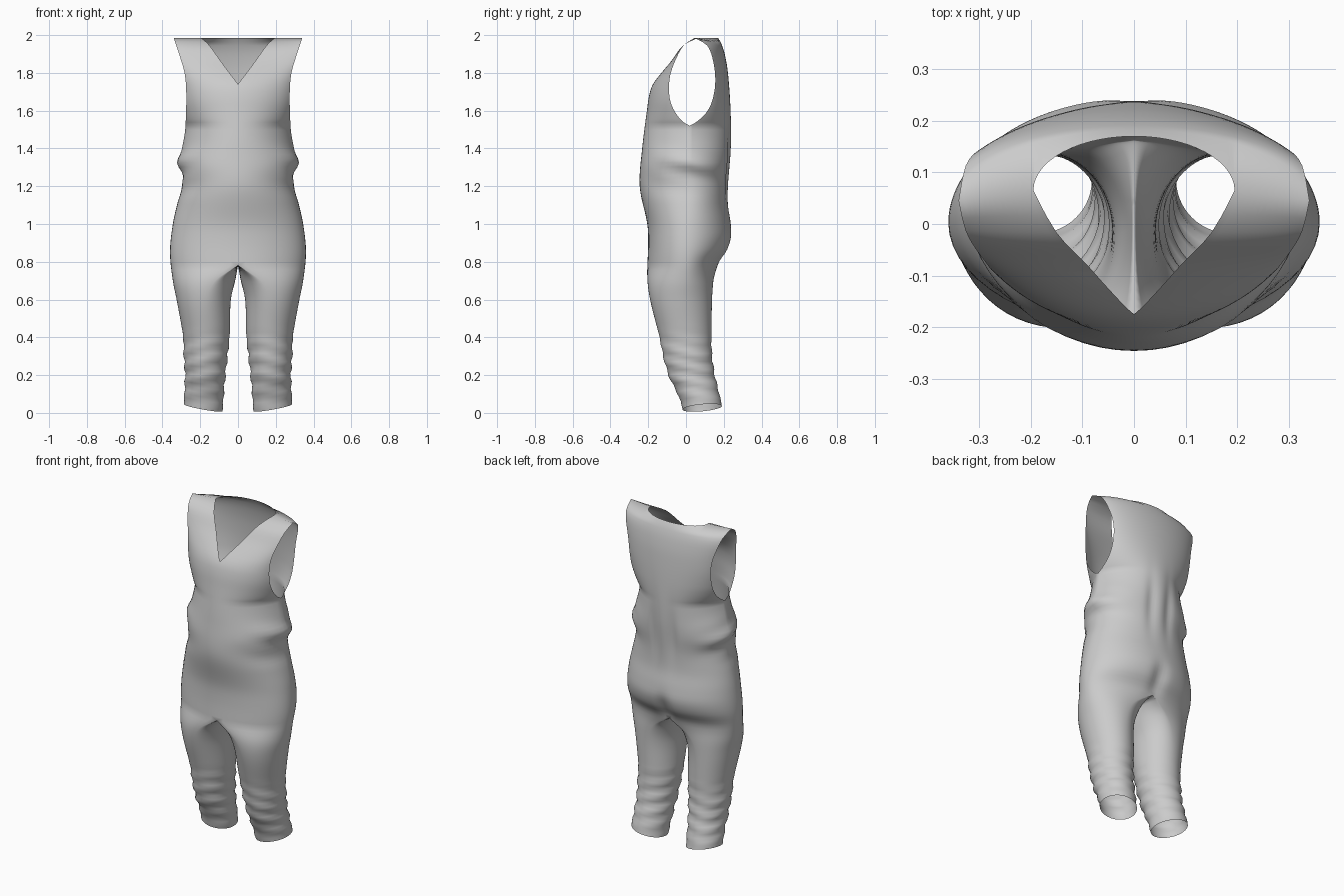
import bpy, bmesh, math

if "Cube" in bpy.data.objects:
    bpy.data.objects.remove(bpy.data.objects["Cube"])

N = 14  # columns per quarter panel


def curve(z, pts):
    """Smooth value at height z through (z, value) points, clamped at the ends."""
    if z <= pts[0][0]:
        return pts[0][1]
    if z >= pts[-1][0]:
        return pts[-1][1]
    i = max(k for k in range(len(pts) - 1) if pts[k][0] <= z)

    def slope(k):
        a, b = pts[max(k - 1, 0)], pts[min(k + 1, len(pts) - 1)]
        return (b[1] - a[1]) / (b[0] - a[0])
    (z0, v0), (z1, v1) = pts[i], pts[i + 1]
    h = z1 - z0
    t = (z - z0) / h
    return (v0 * (2*t**3 - 3*t*t + 1) + v1 * (3*t*t - 2*t**3)
            + h * slope(i) * (t**3 - 2*t*t + t) + h * slope(i + 1) * (t**3 - t*t))


# Outlines read by height: front and back depth, outer half width
FRONT = [(.02, -.015), (.1, -.04), (.2, -.09), (.3, -.12), (.4, -.14), (.6, -.19), (.72, -.205),
         (.9, -.2), (1.0, -.205), (1.2, -.245), (1.4, -.232), (1.6, -.207), (1.68, -.195), (1.74, -.175),
         (1.8, -.13), (1.86, -.08), (1.95, -.01), (1.985, .065)]
BACK = [(.02, .192), (.1, .175), (.2, .152), (.3, .138), (.4, .135), (.7, .145), (.8, .18), (.86, .222),
        (.93, .243), (1.0, .238), (1.1, .222), (1.2, .222), (1.4, .237), (1.6, .236), (1.8, .222),
        (1.9, .205), (1.96, .185), (1.985, .17)]
WIDTH = [(.02, .287), (.2, .28), (.3, .287), (.4, .29), (.6, .325), (.7, .345), (.85, .36), (1.0, .345),
         (1.12, .318), (1.22, .292), (1.33, .315), (1.44, .288), (1.52, .278), (1.7, .274), (1.8, .283),
         (1.9, .312), (1.985, .34)]
# Legs: middle line and inner edge; neck edge; armhole edges
LEG_MID = [(.02, .185), (.4, .17), (.6, .165), (.7, .12), (.78, 0)]
LEG_IN = [(.02, .083), (.2, .068), (.4, .045), (.6, .038), (.7, .015), (.78, 0)]
NECK = [(1.74, 0), (1.86, .09), (1.95, .155), (1.985, .195)]
SIDE = [(.02, .085), (.2, .035), (.4, 0), (.6, -.02), (.8, .0), (1.0, .01), (1.3, .02), (1.52, .02)]
ARM_FRONT = [(1.52, .02), (1.54, -.015), (1.58, -.05), (1.64, -.08), (1.71, -.09), (1.79, -.083),
             (1.88, -.05), (1.95, -.008), (1.985, .045)]
ARM_BACK = [(1.52, .02), (1.54, .055), (1.58, .1), (1.64, .135), (1.75, .155), (1.87, .142),
            (1.95, .108), (1.985, .045)]
SWEEP = [(1.3, 90), (1.6, 66), (1.985, 60)]


def arc(a, b, sweep, n):
    """Flattened elliptical arc from centre point a to outer point b."""
    s = math.radians(sweep)
    return [(a[0] + (b[0] - a[0]) * math.sin(s * i / n) / math.sin(s),
             a[1] + (b[1] - a[1]) * (1 - math.cos(s * i / n)) / (1 - math.cos(s))) for i in range(n + 1)]


def drape(x, y, z):
    """Tilted hems, seat crease, waist folds and calf wrinkles."""
    side = max(0, x - .17) / .15
    if z < .45:
        k = math.sin(math.pi * z / .45)
        y += .004 * k * math.sin(75 * z + 14 * x)
        x += .005 * k * math.sin(85 * z + 18 * y)
    if y > .05:
        y -= .022 * math.exp(-(x / .045)**2 - ((z - .86) / .08)**2)
        y -= .012 * math.exp(-((x - .06) / .03)**2 - ((z - 1.32) / .16)**2)
    x += .009 * side * math.sin(50 * (z - 1.3) + 12 * y) * math.exp(-((z - 1.3) / .1)**2)
    if z < .3:
        z += (1 - z / .3) * (.2 * (x - .185) + .1 * (y - .085))
    return x, y, z


def span(a, b, n):
    return [round(a + (b - a) * i / n, 5) for i in range(n)]


heights = span(.027, .78, 34) + span(.78, 1.52, 34) + span(1.52, 1.74, 12) + span(1.74, 1.985, 12) + [1.985]
front_panel, back_panel, inner_leg = [], [], []
for z in heights:
    mid = curve(z, LEG_MID) if z < .78 else 0
    w, sweep = curve(z, WIDTH), curve(z, SWEEP)
    yf, yb = curve(z, FRONT), curve(z, BACK)
    ysf = curve(z, ARM_FRONT if z > 1.52 else SIDE)
    ysb = curve(z, ARM_BACK if z > 1.52 else SIDE)
    f = arc((mid + curve(z, NECK), yf), (w, ysf), sweep, N)
    b = arc((mid, yb), (w, ysb), sweep, 2 * N)
    if z == 1.985:  # back neckline, then the shoulder seam
        f = [(.195 + .145 * i / N, .065 - .02 * i / N) for i in range(N + 1)]
        b = [(.195 * math.sin(math.pi / 2 * i / N), .065 + .105 * math.cos(math.pi / 2 * i / N))
             for i in range(N)] + f
    front_panel.append([drape(x, y, z) for x, y in f])
    back_panel.append([drape(x, y, z) for x, y in b])
    if z <= .78:
        xin = curve(z, LEG_IN)
        i1 = arc((mid, yf), (xin, ysf), 90, N)
        i2 = arc((mid, yb), (xin, ysb), 90, 2 * N)
        inner_leg.append([drape(x, y, z) for x, y in i1 + i2[-2::-1]])

# Sew the panels of both sides together
bm = bmesh.new()
for sign in (1, -1):
    for rows in (front_panel, back_panel, inner_leg):
        grid = [[bm.verts.new((sign * x, y, z)) for x, y, z in row] for row in rows]
        for lo, hi in zip(grid, grid[1:]):
            for i in range(len(lo) - 1):
                bm.faces.new((lo[i], lo[i + 1], hi[i + 1], hi[i]))
bmesh.ops.remove_doubles(bm, verts=bm.verts, dist=.0003)
bmesh.ops.recalc_face_normals(bm, faces=bm.faces)
for face in bm.faces:
    face.smooth = True
mesh = bpy.data.meshes.new("sleeveless_jumpsuit")
bm.to_mesh(mesh)
bm.free()
bpy.context.collection.objects.link(bpy.data.objects.new("sleeveless_jumpsuit", mesh))
